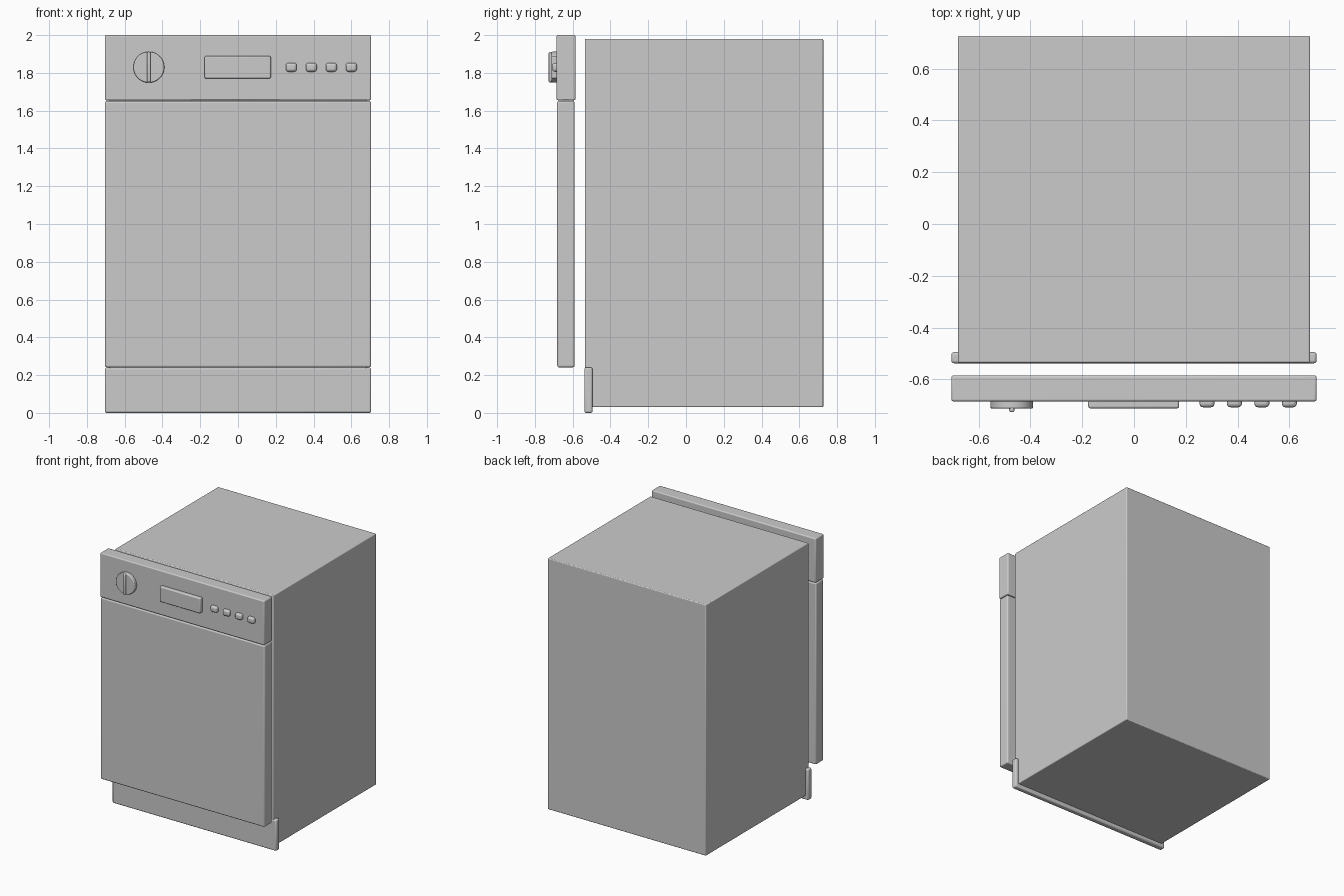
import bpy, bmesh, math
from mathutils import Matrix

if "Cube" in bpy.data.objects:
    bpy.data.objects.remove(bpy.data.objects["Cube"])


def finish(obj, bevel, segments=3):
    """Round the edges and shade smoothly between the flat faces."""
    mod = obj.modifiers.new("Rounding", 'BEVEL')
    mod.width = bevel
    mod.segments = segments
    mod.limit_method = 'ANGLE'
    mod.angle_limit = math.radians(40)
    bpy.ops.object.select_all(action='DESELECT')
    obj.select_set(True)
    bpy.context.view_layer.objects.active = obj
    bpy.ops.object.shade_smooth_by_angle(angle=math.radians(35))
    return obj


def add_mesh(name, bm):
    mesh = bpy.data.meshes.new(name)
    bm.to_mesh(mesh)
    bm.free()
    obj = bpy.data.objects.new(name, mesh)
    bpy.context.collection.objects.link(obj)
    return obj


def box(name, x, y, z, bevel):
    """Rounded box from (min, max) ranges along each axis."""
    bm = bmesh.new()
    bmesh.ops.create_cube(bm, size=1)
    for v in bm.verts:
        v.co = [r[0] if c < 0 else r[1] for c, r in zip(v.co, (x, y, z))]
    return finish(add_mesh(name, bm), bevel)


def disc(name, x, z, radius, y0, y1, bevel):
    """Rounded cylinder whose axis runs along y."""
    bm = bmesh.new()
    bmesh.ops.create_cone(
        bm, cap_ends=True, segments=48, radius1=radius, radius2=radius,
        depth=y1 - y0,
        matrix=Matrix.Translation((x, (y0 + y1) / 2, z))
        @ Matrix.Rotation(math.pi / 2, 4, 'X'))
    return finish(add_mesh(name, bm), bevel)


W = 0.705

# Cabinet and front panels
box("cabinet", (-0.68, 0.68), (-0.536, 0.727), (0.03, 1.98), 0.006)
box("kick_plate", (-W, W), (-0.538, -0.495), (0, 0.24), 0.01)
box("door", (-W, W), (-0.682, -0.59), (0.241, 1.651), 0.01)
box("control_panel", (-W, W), (-0.685, -0.585), (1.655, 2.0), 0.008)

# Dial with grip bar
dial_x, dial_z = -0.472, 1.83
disc("dial", dial_x, dial_z, 0.082, -0.713, -0.68, 0.006)
box("dial_grip", (dial_x - 0.01, dial_x + 0.01), (-0.727, -0.68),
    (dial_z - 0.08, dial_z + 0.08), 0.007)

# Display
box("display", (-0.177, 0.174), (-0.712, -0.68), (1.77, 1.889), 0.008)

# Row of push buttons
for i in range(4):
    cx = 0.282 + i * 0.106
    box(f"button_{i + 1}", (cx - 0.029, cx + 0.029), (-0.708, -0.67),
        (1.806, 1.853), 0.014)
